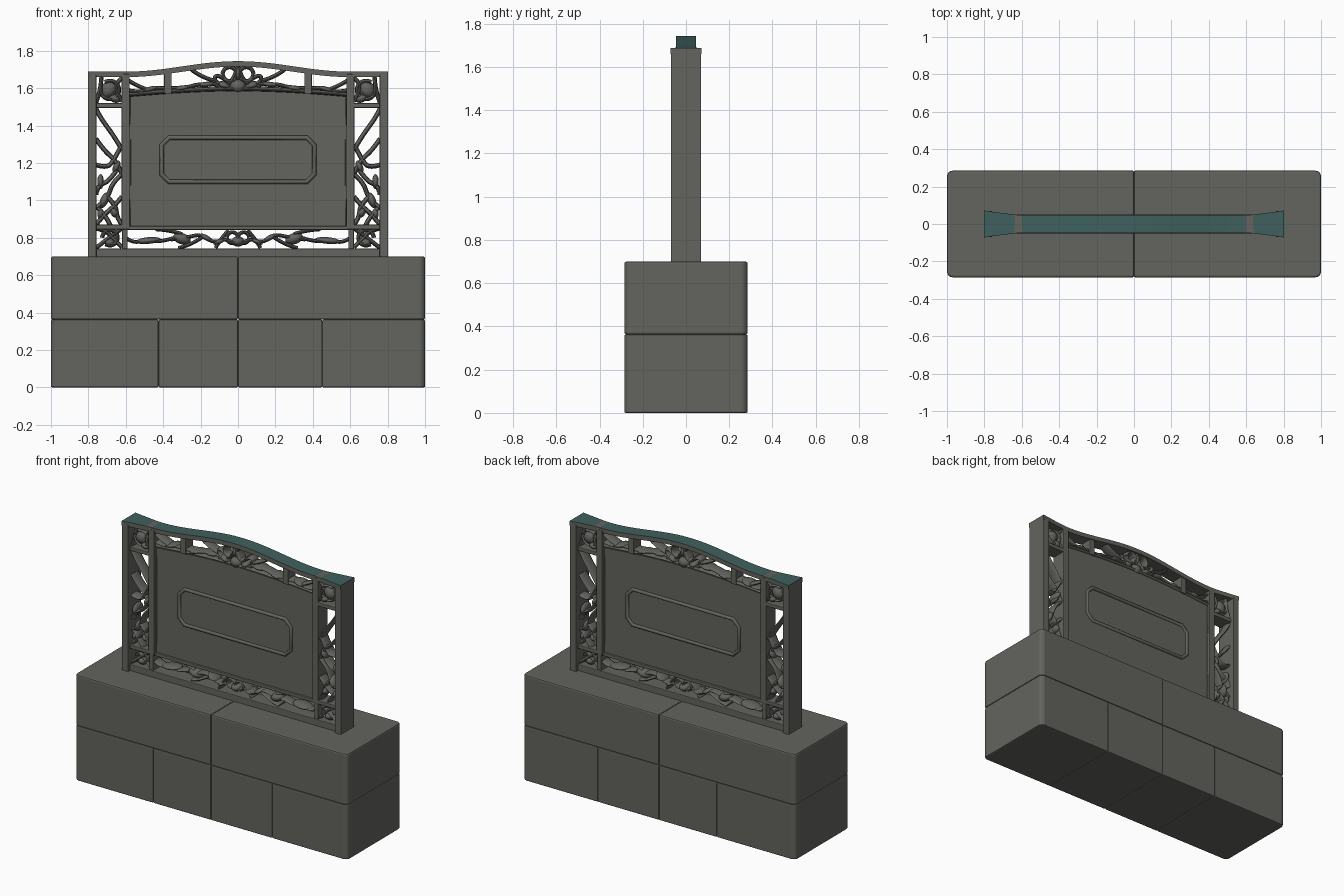
import bpy, bmesh, math

if "Cube" in bpy.data.objects:
    bpy.data.objects.remove(bpy.data.objects["Cube"])

def material(name, rgb):
    m = bpy.data.materials.new(name)
    m.diffuse_color = (*rgb, 1)
    m.use_nodes = True
    m.node_tree.nodes["Principled BSDF"].inputs["Base Color"].default_value = m.diffuse_color
    return m

STONE = material("grey stone", (0.125, 0.125, 0.112))
TEAL = material("teal patina", (0.050, 0.118, 0.112))

def finish(name, bm, mats=(STONE,), smooth=False):
    bmesh.ops.recalc_face_normals(bm, faces=bm.faces)
    me = bpy.data.meshes.new(name)
    bm.to_mesh(me)
    bm.free()
    for m in mats:
        me.materials.append(m)
    ob = bpy.data.objects.new(name, me)
    bpy.context.collection.objects.link(ob)
    if smooth:
        me.shade_smooth()
    return ob

def box(name, x0, x1, y0, y1, z0, z1, bevel=0.004, corner=0.0):
    bm = bmesh.new()
    bmesh.ops.create_cube(bm, size=1)
    for v in bm.verts:
        v.co = ((x0 + x1) / 2 + v.co.x * (x1 - x0), (y0 + y1) / 2 + v.co.y * (y1 - y0),
                (z0 + z1) / 2 + v.co.z * (z1 - z0))
    if corner:  # rounder upright edges at the outer corners of the plinth
        es = [e for e in bm.edges if all(abs(v.co.x) > 0.98 for v in e.verts)
              and abs(e.verts[0].co.z - e.verts[1].co.z) > 0.1]
        if es:
            bmesh.ops.bevel(bm, geom=es, offset=corner, segments=4, profile=0.5, affect='EDGES')
    es = [e for e in bm.edges if e.calc_face_angle(0) > math.radians(60)]
    bmesh.ops.bevel(bm, geom=es, offset=bevel, segments=2, profile=0.5, affect='EDGES')
    return finish(name, bm)

def prism(name, pts, y0, y1):
    bm = bmesh.new()
    f = bm.faces.new([bm.verts.new((x, y0, z)) for x, z in pts])
    ext = bmesh.ops.extrude_face_region(bm, geom=[f])
    for v in ext["geom"]:
        if isinstance(v, bmesh.types.BMVert):
            v.co.y = y1
    return finish(name, bm)

def strokes(name, paths, r=0.013, depth=3.2, mirror=True, y=0.0, cyclic=False):
    """Wrought branches: smooth tubes through (x, z) points, deepened along y."""
    cu = bpy.data.curves.new(name, 'CURVE')
    cu.dimensions = '3D'
    cu.bevel_depth = r
    cu.bevel_resolution = 2
    cu.use_fill_caps = True
    cu.resolution_u = 5
    for path in paths:
        for s in ((1, -1) if mirror else (1,)):
            sp = cu.splines.new('POLY' if cyclic else 'NURBS')
            sp.points.add(len(path) - 1)
            for p, (x, z) in zip(sp.points, path):
                p.co = (s * x, 0, z, 1)
            sp.use_cyclic_u = cyclic
            if not cyclic:
                sp.order_u = 3
                sp.use_endpoint_u = True
    cu.materials.append(STONE)
    ob = bpy.data.objects.new(name, cu)
    ob.scale.y = depth
    ob.location.y = y
    bpy.context.collection.objects.link(ob)
    bpy.ops.object.select_all(action='DESELECT')
    ob.select_set(True)
    bpy.context.view_layer.objects.active = ob
    bpy.ops.object.convert(target='MESH')

def buds(name, items, mirror=True):
    """Leaves and buds: squashed balls given as x, z, radius x, radius z, tilt."""
    bm = bmesh.new()
    for x, z, rx, rz, tilt in items:
        for s in ((1, -1) if mirror and x else (1,)):
            vs = bmesh.ops.create_uvsphere(bm, u_segments=14, v_segments=9, radius=1)["verts"]
            c, n = math.cos(s * tilt), math.sin(s * tilt)
            for v in vs:
                a, b = v.co.x * rx, v.co.z * rz
                v.co = (s * x + a * c - b * n, v.co.y * 0.05, z + a * n + b * c)
    finish(name, bm, smooth=True)

def ring(cx, cz, r, start=0, turns=1.0):
    n = int(14 * turns)
    return [(cx + r * math.cos(start + math.tau * turns * i / n),
             cz + r * math.sin(start + math.tau * turns * i / n)) for i in range(n + 1)]

# Plinth: two courses of stone blocks
D = 0.285
for i, (a, b) in enumerate([(-1, 0), (0, 1)]):
    box(f"upper_block_{i}", a, b, -D, D, 0.362, 0.70, 0.009, 0.03)
cuts = [-1, -0.425, 0, 0.45, 1]
for i in range(4):
    box(f"lower_block_{i}", cuts[i], cuts[i + 1], -D, D, 0, 0.362, 0.007, 0.03)

# Frame: outer posts, inner stiles and cross pieces
for s, side in ((-1, "left"), (1, "right")):
    def part(name, a, b, d, z0, z1):
        box(f"{side}_{name}", min(s * a, s * b), max(s * a, s * b), -d, d, z0, z1)
    part("outer_post", 0.757, 0.803, 0.07, 0.69, 1.67)
    part("inner_stile", 0.58, 0.622, 0.05, 0.845, 1.675)
    part("upper_crosspiece", 0.61, 0.765, 0.05, 1.495, 1.52)
    part("lower_crosspiece", 0.58, 0.765, 0.05, 0.845, 0.87)
    part("top_strut", 0.355, 0.395, 0.04, 1.57, 1.69)
    part("foot_strut", 0.59, 0.62, 0.045, 0.73, 0.86)
box("bottom_rail", -0.77, 0.77, -0.05, 0.05, 0.69, 0.742)
box("panel_sill", -0.6, 0.6, -0.043, 0.043, 0.842, 0.862)

# Arched top rail, flaring to the posts, with a teal upper face
def arch(x):
    return 0.056 * (0.5 + 0.5 * math.cos(math.pi * min(abs(x), 0.6) / 0.6))
bm = bmesh.new()
xs = sorted([-0.803, -0.76, -0.70, -0.64, 0.64, 0.70, 0.76, 0.803] + [0.03 * i for i in range(-20, 21)])
loops = []
for x in xs:
    d = 0.047 + 0.025 * max(0, (abs(x) - 0.6) / 0.2) ** 1.2
    z = 1.688 + arch(x)
    loops.append([bm.verts.new((x, y, h)) for y, h in
                  ((-d, z - 0.029), (d, z - 0.029), (d, z), (-d, z))])
for p, q in zip(loops, loops[1:]):
    for k in range(4):
        f = bm.faces.new((p[k], p[(k + 1) % 4], q[(k + 1) % 4], q[k]))
        f.material_index = int(k == 2 and not 0.6 < abs(f.calc_center_median().x) < 0.64)
bm.faces.new(loops[0])
bm.faces.new(loops[-1])
finish("top_rail", bm, (STONE, TEAL))

# Panel with a low arched head and a raised rim
def head(x):
    return 1.553 + 0.032 * math.cos(math.pi * x / 1.2)
top = [(0.59 - 1.18 * i / 16, head(0.59 - 1.18 * i / 16)) for i in range(17)]
prism("panel", [(-0.59, 0.85), (0.59, 0.85)] + top, -0.03, 0.03)
strokes("panel_head_vine", [[(x, z + 0.012) for x, z in top]], 0.013, 3.2, mirror=False)
strokes("panel_side_trim", [[(0.578, 0.86), (0.573, 1.2), (0.578, 1.55)]], 0.006, 6)

# Cartouche on both faces: chamfered raised border
w, h, c, zc = 0.408, 0.118, 0.04, 1.217
octagon = [(-w + c, -h), (w - c, -h), (w, -h + c), (w, h - c),
           (w - c, h), (-w + c, h), (-w, h - c), (-w, -h + c)]
octagon = [(x, z + zc) for x, z in octagon]
for s, side in ((-1, "front"), (1, "back")):
    strokes(f"{side}_cartouche_border", [octagon], 0.012, 1, False, s * 0.03, True)

# Side openings: crossing branches, knots and corner scrolls
strokes("side_branches", [
    [(0.76, 1.49), (0.735, 1.44), (0.66, 1.34), (0.62, 1.27)],
    [(0.76, 1.33), (0.72, 1.27), (0.65, 1.21), (0.62, 1.14)],
    [(0.76, 1.19), (0.70, 1.17), (0.66, 1.22), (0.62, 1.30)],
    [(0.62, 1.14), (0.67, 1.10), (0.70, 1.00), (0.76, 0.96)],
    [(0.65, 1.16), (0.69, 1.10), (0.75, 1.08), (0.76, 1.03)],
    [(0.62, 1.02), (0.66, 0.97), (0.71, 0.93), (0.76, 0.87)],
    [(0.70, 1.02), (0.65, 0.97), (0.65, 0.91), (0.62, 0.87)],
    [(0.75, 0.96), (0.70, 0.91), (0.68, 0.86)]], 0.0125)
buds("side_buds", [(0.715, 1.0, 0.022, 0.045, 0.4), (0.65, 1.18, 0.018, 0.035, 0.4),
                   (0.735, 1.10, 0.018, 0.04, 0), (0.66, 0.935, 0.022, 0.03, -0.5),
                   (0.735, 0.93, 0.018, 0.03, 0)])
strokes("corner_scrolls", [
    ring(0.685, 1.59, 0.05, 1.0, 0.9), ring(0.69, 1.585, 0.025),
    [(0.62, 1.655), (0.66, 1.62), (0.64, 1.56), (0.62, 1.53)],
    [(0.73, 1.66), (0.735, 1.58), (0.76, 1.52)],
    ring(0.685, 0.80, 0.042, 0, 0.85), [(0.62, 0.85), (0.69, 0.80), (0.76, 0.745)],
    [(0.62, 0.75), (0.66, 0.79), (0.71, 0.84), (0.76, 0.85)]], 0.0115, 3.6)
buds("corner_roses", [(0.69, 1.59, 0.045, 0.05, 0.5), (0.66, 1.545, 0.035, 0.022, 0.4),
                      (0.685, 0.775, 0.03, 0.025, 0)])

# Crest: looped ornament and leaves under the arch
strokes("crest_loops", [
    ring(0.045, 1.675, 0.038), [(0, 1.72), (0.02, 1.65), (0.07, 1.61), (0.12, 1.61)],
    [(0.05, 1.63), (0.10, 1.67), (0.13, 1.66), (0.11, 1.62), (0.07, 1.62)],
    [(0.10, 1.62), (0.20, 1.625), (0.28, 1.60), (0.37, 1.60)],
    [(0.13, 1.64), (0.20, 1.66), (0.25, 1.70)],
    [(0.39, 1.60), (0.47, 1.60), (0.52, 1.575), (0.60, 1.59)],
    [(0.48, 1.59), (0.54, 1.61), (0.60, 1.65)]], 0.011, 3.5)
buds("crest_leaves", [(0, 1.61, 0.045, 0.038, 0), (0.075, 1.615, 0.04, 0.02, 0.3),
                      (0.17, 1.62, 0.05, 0.014, -0.1), (0.30, 1.60, 0.05, 0.013, -0.2),
                      (0, 1.68, 0.013, 0.04, 0), (0.47, 1.595, 0.05, 0.013, -0.25)])

# Lower vine between the sill and bottom rail
strokes("lower_vine", [
    [(0, 0.76), (0.06, 0.80), (0.13, 0.77), (0.20, 0.82), (0.28, 0.80), (0.36, 0.79)],
    [(0.34, 0.80), (0.42, 0.775), (0.49, 0.79), (0.56, 0.77), (0.60, 0.80)],
    ring(0.03, 0.80, 0.03), [(0.05, 0.84), (0.09, 0.80), (0.12, 0.745)],
    [(0.18, 0.81), (0.25, 0.76), (0.32, 0.745)],
    [(0.30, 0.82), (0.36, 0.84), (0.44, 0.845)]], 0.010, 3.8)
buds("lower_leaves", [(0, 0.78, 0.035, 0.028, 0), (0.30, 0.795, 0.05, 0.03, 0.3),
                      (0.48, 0.785, 0.07, 0.018, -0.1), (0.17, 0.80, 0.04, 0.014, 0.5),
                      (0.10, 0.78, 0.035, 0.013, -0.4)])
